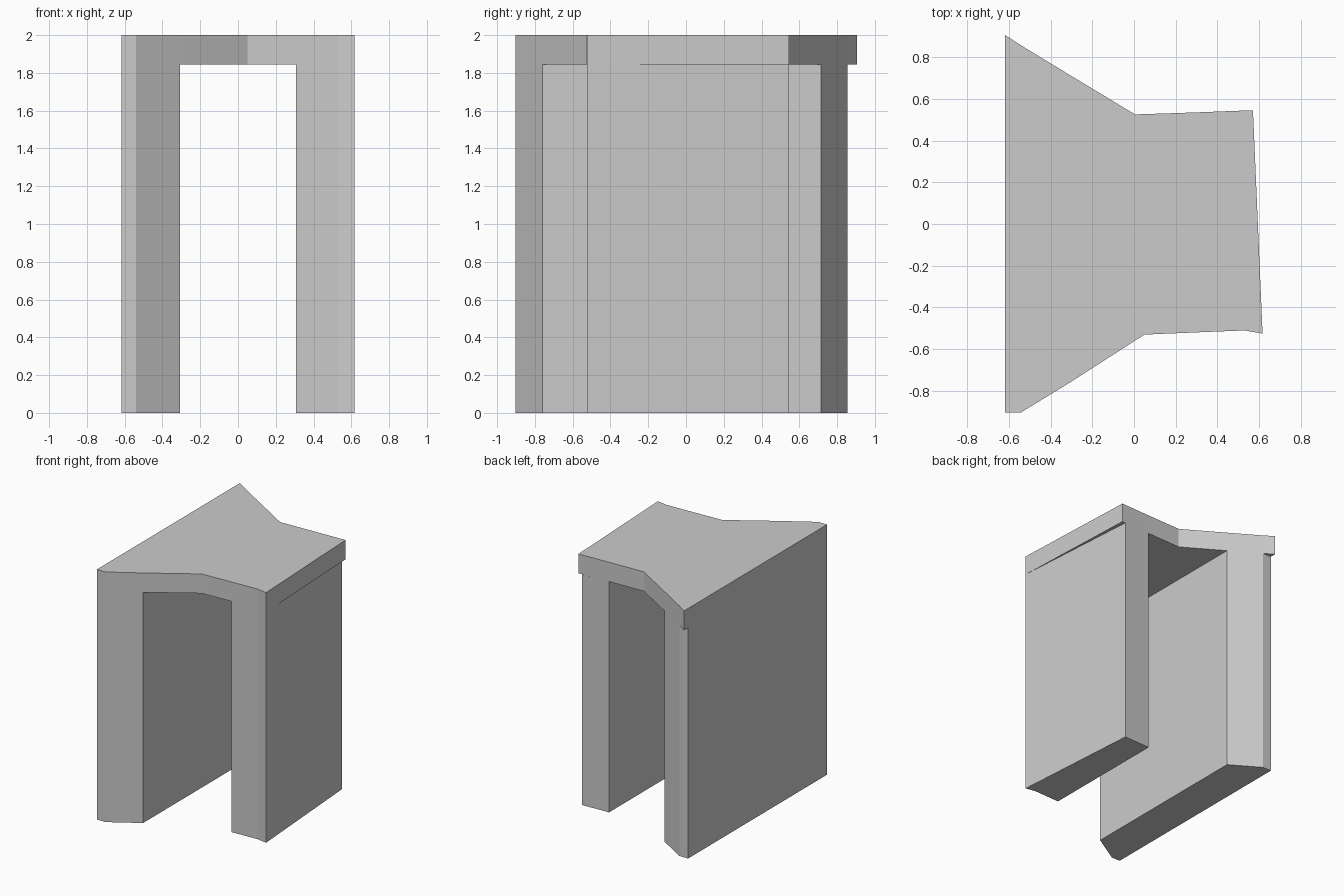
import bpy, bmesh

if "Cube" in bpy.data.objects:
    bpy.data.objects.remove(bpy.data.objects["Cube"])

LINTEL_Z, TOP_Z = 1.845, 2.0

# Plan points, counter-clockwise (x, y)
left_front = [(-0.617, -0.902), (-0.54, -0.902), (-0.308, -0.76)]
left_back = [(-0.308, 0.714), (-0.54, 0.855)]
left_corner = (-0.617, 0.855)
left_tip = (-0.617, 0.905)
right_front = [(0.306, -0.519), (0.53, -0.51), (0.616, -0.525)]
right_back = [(0.54, 0.544), (0.306, 0.535)]
right_tip = (0.57, 0.545)
front_bend, back_bend = (0.05, -0.53), (0.005, 0.525)

bm = bmesh.new()


def face(pts, z):
    bm.faces.new([bm.verts.new((x, y, z)) for x, y in pts])


def walls(pts, z0, z1):
    for a, b in zip(pts, pts[1:] + pts[:1]):
        bm.faces.new([bm.verts.new(p) for p in
                      ((*a, z0), (*b, z0), (*b, z1), (*a, z1))])


# Two legs, closed at the floor and joined to the lintel
for leg in (left_front + left_back + [left_corner], right_front + right_back):
    walls(leg, 0, LINTEL_Z)
    face(leg[::-1], 0)

# Lintel slab
slab = (left_front + [front_bend] + right_front
        + [right_tip, right_back[1], back_bend] + left_back + [left_tip])
walls(slab, LINTEL_Z, TOP_Z)
face(slab, TOP_Z)

# Underside between the legs and the overhangs at the two back corners
face([left_front[-1], left_back[0], back_bend, right_back[1],
      right_front[0], front_bend], LINTEL_Z)
face([left_corner, left_tip, left_back[1]], LINTEL_Z)
face([right_front[-1], right_back[0], right_back[1], right_tip], LINTEL_Z)

bmesh.ops.remove_doubles(bm, verts=bm.verts, dist=0.0005)
bmesh.ops.recalc_face_normals(bm, faces=bm.faces)
mesh = bpy.data.meshes.new("archway")
bm.to_mesh(mesh)
bm.free()
bpy.context.collection.objects.link(bpy.data.objects.new("archway", mesh))
